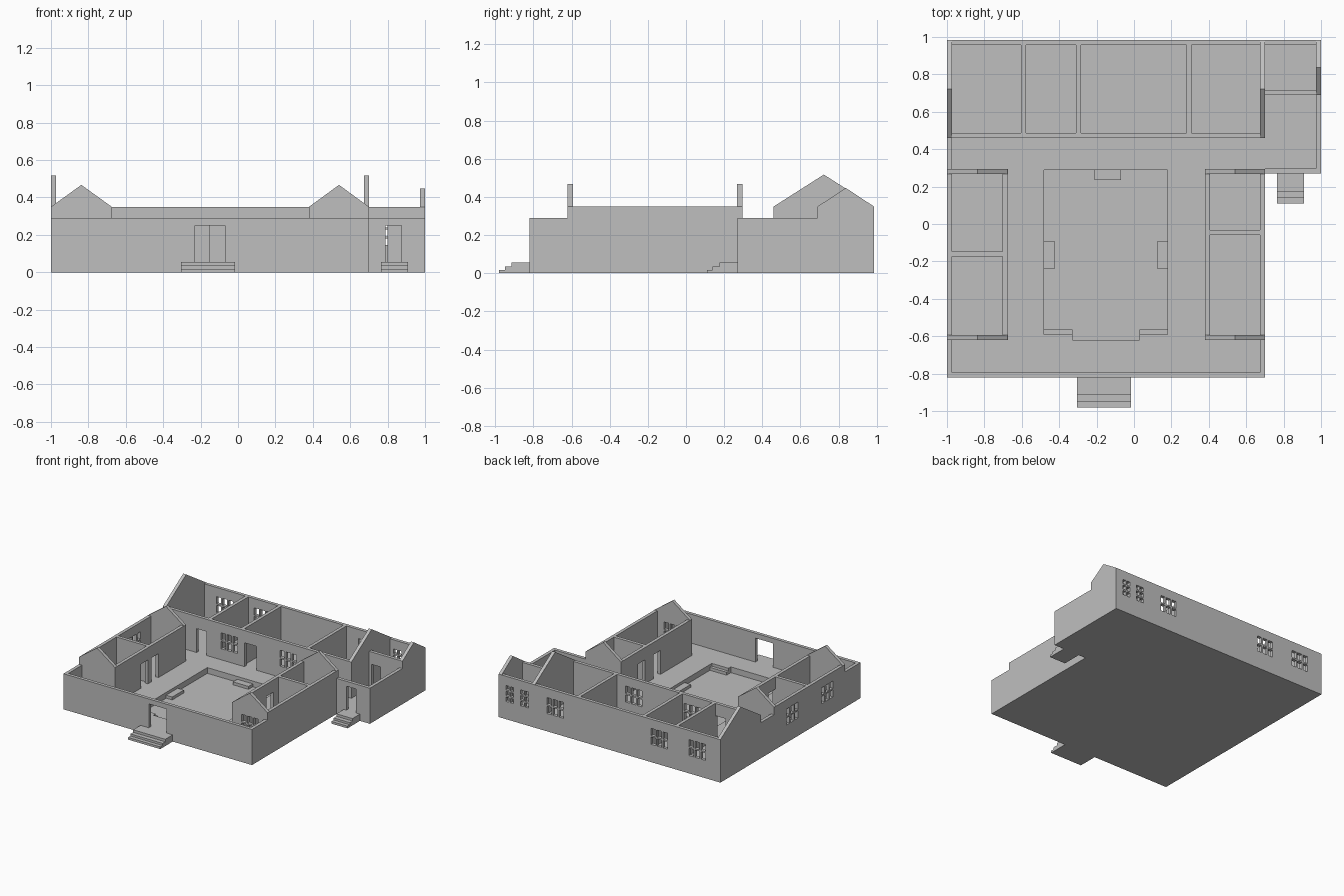
import bpy
import bmesh
from mathutils import Vector

cube = bpy.data.objects.get("Cube")
if cube:
    bpy.data.objects.remove(cube, do_unlink=True)

grey = bpy.data.materials.new("plaster grey")
grey.use_nodes = True
COLOUR = (0.52, 0.52, 0.52, 1)
grey.diffuse_color = COLOUR
grey.node_tree.nodes["Principled BSDF"].inputs["Base Color"].default_value = COLOUR

FLOOR, LOW, HIGH, DOOR_TOP = 0.055, 0.29, 0.35, 0.25
T = 0.027        # wall thickness
WEST, EAST, FAR_EAST = -1.0, 0.70, 1.0
FRONT, BACK = -0.82, 0.985


def place(axis, u, v, d):
    """Point (u, v) on the plane across an axis, at depth d."""
    return {"x": (d, u, v), "y": (u, d, v), "z": (u, v, d)}[axis]


def extrude(name, axis, polygons, lo, depth):
    """Thicken flat polygons along an axis into one solid."""
    bm = bmesh.new()
    for poly in polygons:
        bm.faces.new([bm.verts.new(place(axis, u, v, lo)) for u, v in poly])
    bmesh.ops.remove_doubles(bm, verts=bm.verts, dist=0.0001)
    res = bmesh.ops.extrude_face_region(bm, geom=bm.faces[:], use_keep_orig=True)
    moved = [g for g in res["geom"] if isinstance(g, bmesh.types.BMVert)]
    bmesh.ops.translate(bm, verts=moved, vec=Vector(place(axis, 0, 0, depth)))
    bmesh.ops.recalc_face_normals(bm, faces=bm.faces)
    mesh = bpy.data.meshes.new(name)
    bm.to_mesh(mesh)
    bm.free()
    mesh.materials.append(grey)
    obj = bpy.data.objects.new(name, mesh)
    bpy.context.collection.objects.link(obj)
    return obj


def panel(name, axis, rect, holes, lo, depth):
    """Rectangular slab (u0, v0, u1, v1) pierced by rectangular holes."""
    u0, v0, u1, v1 = rect
    us = sorted({u0, u1} | {c for h in holes for c in (h[0], h[2])})
    vs = sorted({v0, v1} | {c for h in holes for c in (h[1], h[3])})
    cells = []
    for a, b in zip(us, us[1:]):
        for c, d in zip(vs, vs[1:]):
            mu, mv = (a + b) / 2, (c + d) / 2
            if not any(h[0] < mu < h[2] and h[1] < mv < h[3] for h in holes):
                cells.append([(a, c), (b, c), (b, d), (a, d)])
    return extrude(name, axis, cells, lo, depth)


def door(u, width=0.09):
    return [(u - width / 2, FLOOR, u + width / 2, DOOR_TOP)]


def window(u, width=0.15, cols=3, rows=2, bottom=0.145, height=0.13, bar=0.012):
    """Open panes between glazing bars."""
    pw = (width - bar * (cols - 1)) / cols
    ph = (height - bar * (rows - 1)) / rows
    panes = []
    for i in range(cols):
        for j in range(rows):
            a = round(u - width / 2 + i * (pw + bar), 4)
            b = round(bottom + j * (ph + bar), 4)
            panes.append((a, b, round(a + pw, 4), round(b + ph, 4)))
    return panes


def small_window(u):
    return window(u, width=0.07, cols=2, rows=3)


def wall(name, axis, u0, u1, lo, top, holes=(), apex=None):
    panel(name, axis, (u0, FLOOR, u1, top), list(holes), lo, T)
    if apex:
        tri = [(u0, top), (u1, top), ((u0 + u1) / 2, apex)]
        extrude(name + "_gable", axis, [tri], lo, T)


# Floor with a sunken courtyard
notch = (EAST, FRONT, FAR_EAST, 0.27)
pits = [(-0.48, -0.59, 0.18, 0.29), (-0.33, -0.62, 0.03, -0.59)]
panel("floor", "z", (WEST, FRONT, FAR_EAST, BACK), [notch] + pits, 0, FLOOR)
for i, pit in enumerate(pits):
    panel(f"courtyard_floor_{i}", "z", pit, [], 0, 0.008)
courtyard_steps = {
    "back": (-0.21, 0.235, -0.07, 0.29),
    "west": (-0.48, -0.24, -0.425, -0.09),
    "east": (0.125, -0.24, 0.18, -0.09),
    "front_west": (-0.48, -0.59, -0.33, -0.565),
    "front_east": (0.03, -0.59, 0.18, -0.565),
}
for side, rect in courtyard_steps.items():
    panel(f"courtyard_step_{side}", "z", rect, [], 0.008, 0.024)


# Entrance steps
def entrance_steps(name, x0, x1, y_wall):
    profile = [(0, 0), (0, FLOOR), (-0.095, FLOOR), (-0.095, 0.035),
               (-0.13, 0.035), (-0.13, 0.018), (-0.16, 0.018), (-0.16, 0)]
    extrude(name, "x", [[(y_wall + y, z) for y, z in profile]], x0, x1 - x0)


entrance_steps("front_steps", -0.305, -0.015, FRONT)
entrance_steps("side_steps", 0.765, 0.91, 0.27)

# Low outer walls
wall("front_wall", "y", WEST, EAST, FRONT, LOW, door(-0.15, 0.16))
wall("front_west_wall", "x", FRONT + T, -0.62, WEST, LOW)
wall("front_east_wall", "x", FRONT + T, -0.62, EAST - T, LOW)
wall("passage_west_wall", "x", 0.295, 0.46, WEST, LOW)

# Side wings, each with gable ends, a partition and two courtyard doors
W0, W1 = -0.62, 0.295
wings = [
    ("west_wing", WEST, -0.675, WEST, -0.675 - T, -0.175,
     window(0.06) + window(-0.39), [-0.24, -0.105], []),
    ("east_wing", 0.38, EAST, EAST - T, 0.38, -0.06,
     [], [0.03, -0.17], window(0.54)),
]
for name, x0, x1, outer, inner, split, outer_holes, doors, gable_holes in wings:
    wall(name + "_front", "y", x0, x1, W0, HIGH, gable_holes, apex=0.467)
    wall(name + "_back", "y", x0, x1, W1 - T, HIGH, apex=0.467)
    wall(name + "_outer_wall", "x", W0 + T, W1 - T, outer, HIGH, outer_holes)
    wall(name + "_court_wall", "x", W0 + T, W1 - T, inner, HIGH,
         [h for y in doors for h in door(y)])
    wall(name + "_partition", "y", x0 + T, x1 - T, split, HIGH)

# Back hall
H0 = 0.46
for name, x in (("west", WEST), ("east", EAST - T)):
    wall(f"hall_{name}_end", "x", H0, BACK, x, HIGH, apex=0.517)
wall("hall_front_wall", "y", WEST + T, EAST - T, H0, HIGH,
     door(-0.65) + window(-0.4) + door(-0.21, 0.11) + window(0.13))
wall("hall_back_wall", "y", WEST + T, EAST - T, BACK - T, HIGH,
     window(-0.79) + window(-0.45) + window(0.49))
for i, x in enumerate((-0.605, -0.31, 0.28)):
    wall(f"hall_partition_{i}", "x", H0 + T, BACK - T, x, HIGH)

# Annex on the far side
A0, A1 = 0.27, 0.69
wall("annex_front_wall", "y", EAST, FAR_EAST, A0, LOW, door(0.832, 0.085))
wall("annex_east_wall", "x", A0 + T, A1, FAR_EAST - T, LOW)
wall("annex_east_end", "x", A1, BACK, FAR_EAST - T, HIGH, apex=0.447)
wall("annex_partition", "y", EAST, FAR_EAST - T, A1, HIGH, door(0.76, 0.08))
wall("annex_back_wall", "y", EAST, FAR_EAST - T, BACK - T, HIGH,
     small_window(0.9) + small_window(0.767))
